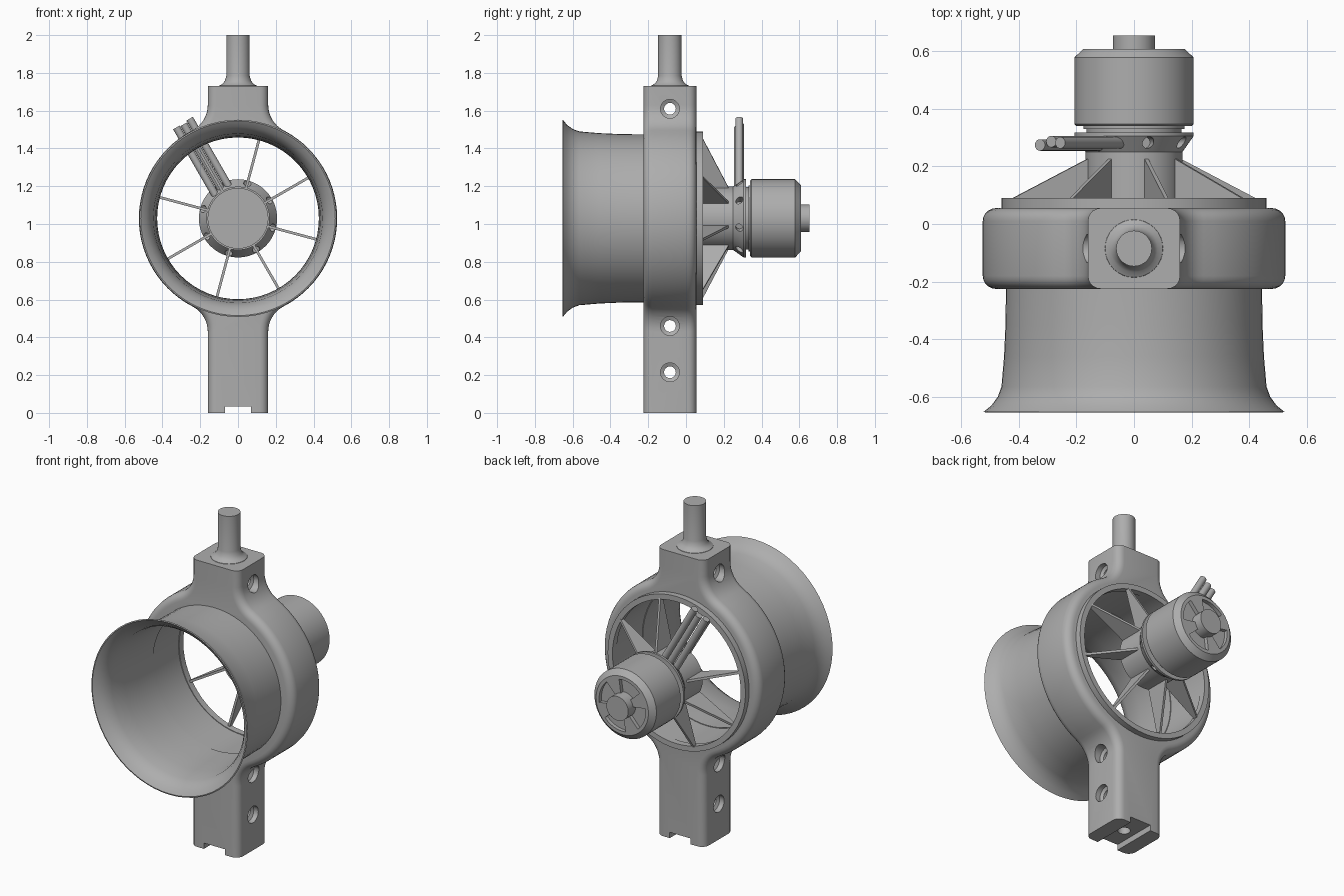
import bpy, bmesh, math
from math import sin, cos, pi, radians
from mathutils import Matrix, Vector

if "Cube" in bpy.data.objects:
    bpy.data.objects.remove(bpy.data.objects["Cube"], do_unlink=True)

grey = bpy.data.materials.new("plain_grey")
grey.use_nodes = True
COLOUR = (0.42, 0.42, 0.42, 1)
grey.diffuse_color = COLOUR
grey.node_tree.nodes["Principled BSDF"].inputs["Base Color"].default_value = COLOUR

CZ = 1.03       # height of the duct axis
MID = -0.085    # depth of the post centre
AXIS_Y = Matrix.Translation((0, 0, CZ)) @ Matrix.Rotation(-pi / 2, 4, 'X')
SPOKES = [radians(30 + 45 * i) for i in range(8)]


def finish(name, bm):
    bmesh.ops.recalc_face_normals(bm, faces=bm.faces)
    mesh = bpy.data.meshes.new(name)
    bm.to_mesh(mesh)
    bm.free()
    mesh.materials.append(grey)
    ob = bpy.data.objects.new(name, mesh)
    bpy.context.collection.objects.link(ob)
    return ob


def lathe(name, pts, matrix=AXIS_Y, segs=64, closed=False):
    """Turn (radius, distance) points; a closed profile makes a hollow part."""
    bm = bmesh.new()
    rings = []
    for r, h in pts:
        rings.append([bm.verts.new(matrix @ Vector((r * cos(2 * pi * i / segs),
                      r * sin(2 * pi * i / segs), h))) for i in range(segs)])
    pairs = list(zip(rings, rings[1:]))
    if closed:
        pairs.append((rings[-1], rings[0]))
    else:
        bm.faces.new(rings[0])
        bm.faces.new(rings[-1])
    for a, b in pairs:
        for i in range(segs):
            j = (i + 1) % segs
            bm.faces.new((a[i], a[j], b[j], b[i]))
    return finish(name, bm)


def prism(name, outline, offset):
    """Extrude a planar outline of 3D points by an offset vector."""
    bm = bmesh.new()
    face = bm.faces.new([bm.verts.new(p) for p in outline])
    out = bmesh.ops.extrude_face_region(bm, geom=[face])
    bmesh.ops.translate(bm, vec=offset,
                        verts=[g for g in out["geom"] if isinstance(g, bmesh.types.BMVert)])
    return finish(name, bm)


def rod(name, start, end, radius, segs=24):
    start, end = Vector(start), Vector(end)
    d = end - start
    m = Matrix.Translation(start) @ d.to_track_quat('Z', 'Y').to_matrix().to_4x4()
    return lathe(name, [(radius, 0), (radius, d.length)], m, segs)


def cut(ob, cutters):
    for c in cutters:
        c.hide_render = True
        mod = ob.modifiers.new("cut", 'BOOLEAN')
        mod.operation, mod.solver, mod.object = 'DIFFERENCE', 'EXACT', c
    deps = bpy.context.evaluated_depsgraph_get()
    mesh = bpy.data.meshes.new_from_object(ob.evaluated_get(deps))
    ob.modifiers.clear()
    ob.data = mesh
    for c in cutters:
        bpy.data.objects.remove(c, do_unlink=True)


# Housing: ring blended into a post above and below
W, R, F, TOP = 0.16, 0.525, 0.15, 1.73
FRONT, BACK = -0.225, 0.055
drop = math.sqrt((R + F) ** 2 - (W + F) ** 2)
meet = math.atan2(drop, W + F)
quarter = [(W + F - F * cos(meet * i / 8), drop - F * sin(meet * i / 8)) for i in range(9)]
arc = [(R * cos(meet * (1 - i / 14)), R * sin(meet * (1 - i / 14))) for i in range(1, 15)]
upper = quarter + arc
side = [(W, TOP)] + [(x, CZ + z) for x, z in upper]
side += [(x, CZ - z) for x, z in reversed(upper[:-1])] + [(W, 0)]
outline = side + [(-x, z) for x, z in reversed(side)]
housing = prism("housing", [(x, FRONT, z) for x, z in outline], (0, BACK - FRONT, 0))
bm = bmesh.new()
bm.from_mesh(housing.data)
rim = []
for e in bm.edges:
    a, b = (v.co for v in e.verts)
    on_cap = abs(a.z - b.z) < 1e-5 and (a.z < 0.01 or a.z > TOP - 0.01)
    if abs(a.y - b.y) < 1e-5 and not on_cap:
        rim.append(e)
bmesh.ops.bevel(bm, geom=rim, offset=0.045, segments=5, profile=0.5, affect='EDGES')
bm.to_mesh(housing.data)
bm.free()

cutters = [lathe("bore_cutter", [(0.432, -0.4), (0.432, 0.3)]),
           prism("notch_cutter", [(-0.07, -0.4, -0.1), (0.07, -0.4, -0.1),
                                  (0.07, -0.4, 0.035), (-0.07, -0.4, 0.035)], (0, 0.8, 0)),
           rod("socket_cutter", (0, MID, -0.1), (0, MID, 0.15), 0.035)]
# Countersunk cross holes through the post
turn_x = Matrix.Rotation(pi / 2, 4, 'Y')
for z in (0.215, 0.46, 1.61):
    profile = [(0.05, -0.5), (0.05, -0.13), (0.031, -0.12),
               (0.031, 0.12), (0.05, 0.13), (0.05, 0.5)]
    cutters.append(lathe("hole_cutter", profile, Matrix.Translation((0, MID, z)) @ turn_x, 24))
cut(housing, cutters)

# Top shaft with a flared foot
lathe("top_shaft", [(0.105, 1.72), (0.1, 1.732), (0.082, 1.742), (0.069, 1.758),
                    (0.062, 1.785), (0.062, 2.0)], Matrix.Translation((0, MID, 0)), 32)

# Flared intake duct
lathe("intake_duct", [(0.522, -0.652), (0.495, -0.63), (0.473, -0.6), (0.46, -0.565),
                      (0.451, -0.46), (0.446, -0.35), (0.444, -0.2), (0.428, -0.2),
                      (0.43, -0.35), (0.436, -0.46), (0.448, -0.565), (0.462, -0.6),
                      (0.486, -0.634), (0.515, -0.654)], closed=True)

# Rear ring, hub cup and tapered spokes
lathe("rear_ring", [(0.46, 0.05), (0.46, 0.09), (0.428, 0.09), (0.428, 0.05)], closed=True)
lathe("hub_cup", [(0.158, 0.08), (0.168, 0.08), (0.168, 0.25), (0.001, 0.25),
                  (0.001, 0.225), (0.158, 0.225)], closed=True)
for i, a in enumerate(SPOKES):
    radial, across = Vector((cos(a), 0, sin(a))), Vector((-sin(a), 0, cos(a)))
    pts = [(0.163, 0.08), (0.435, 0.07), (0.435, 0.09), (0.163, 0.228)]
    prism("spoke_%d" % (i + 1),
          [Vector((0, y, CZ)) + radial * r - across * 0.007 for r, y in pts], across * 0.014)

# Motor mount: flared collar with vent holes
collar = lathe("motor_collar", [(0.13, 0.24), (0.168, 0.25), (0.207, 0.305), (0.207, 0.318),
                                (0.165, 0.318), (0.165, 0.33), (0.175, 0.33), (0.175, 0.35)])
vents = []
for a in SPOKES:
    d = Vector((cos(a), 0, sin(a)))
    c = Vector((0, 0.283, CZ))
    vents.append(rod("vent_cutter", c + d * 0.14, c + d * 0.3, 0.02, 16))
cut(collar, vents)

# Motor can with pockets in the rear cap
motor = lathe("motor_can", [(0.2, 0.34), (0.207, 0.347), (0.207, 0.578), (0.175, 0.608)])
pockets = []
for k in range(4):
    mid = radians(20 + 90 * k)
    angles = [mid + radians(-28 + 7 * i) for i in range(9)]
    shape = [(0.155 * cos(a), 0.155 * sin(a)) for a in angles]
    shape += [(0.06 * cos(a), 0.06 * sin(a)) for a in reversed(angles)]
    pockets.append(prism("pocket_cutter", [(x, 0.585, CZ + z) for x, z in shape], (0, 0.1, 0)))
cut(motor, pockets)
lathe("motor_boss", [(0.073, 0.57), (0.073, 0.655)], segs=32)

# Three motor cables
a = radians(120)
out, across = Vector((cos(a), 0, sin(a))), Vector((-sin(a), 0, cos(a)))
for i, (shift, y, length) in enumerate([(-0.042, 0.282, 0.585), (0, 0.286, 0.575), (0.042, 0.274, 0.58)]):
    base = Vector((0, y, CZ)) + across * shift
    rod("cable_%d" % (i + 1), base + out * 0.15, base + out * length, 0.02, 20)

# Smooth shading with crisp edges
for ob in bpy.context.collection.objects:
    if ob.type == 'MESH' and ob.data.materials and ob.data.materials[0] == grey:
        bpy.ops.object.select_all(action='DESELECT')
        ob.select_set(True)
        bpy.context.view_layer.objects.active = ob
        bpy.ops.object.shade_smooth_by_angle(angle=radians(30))
